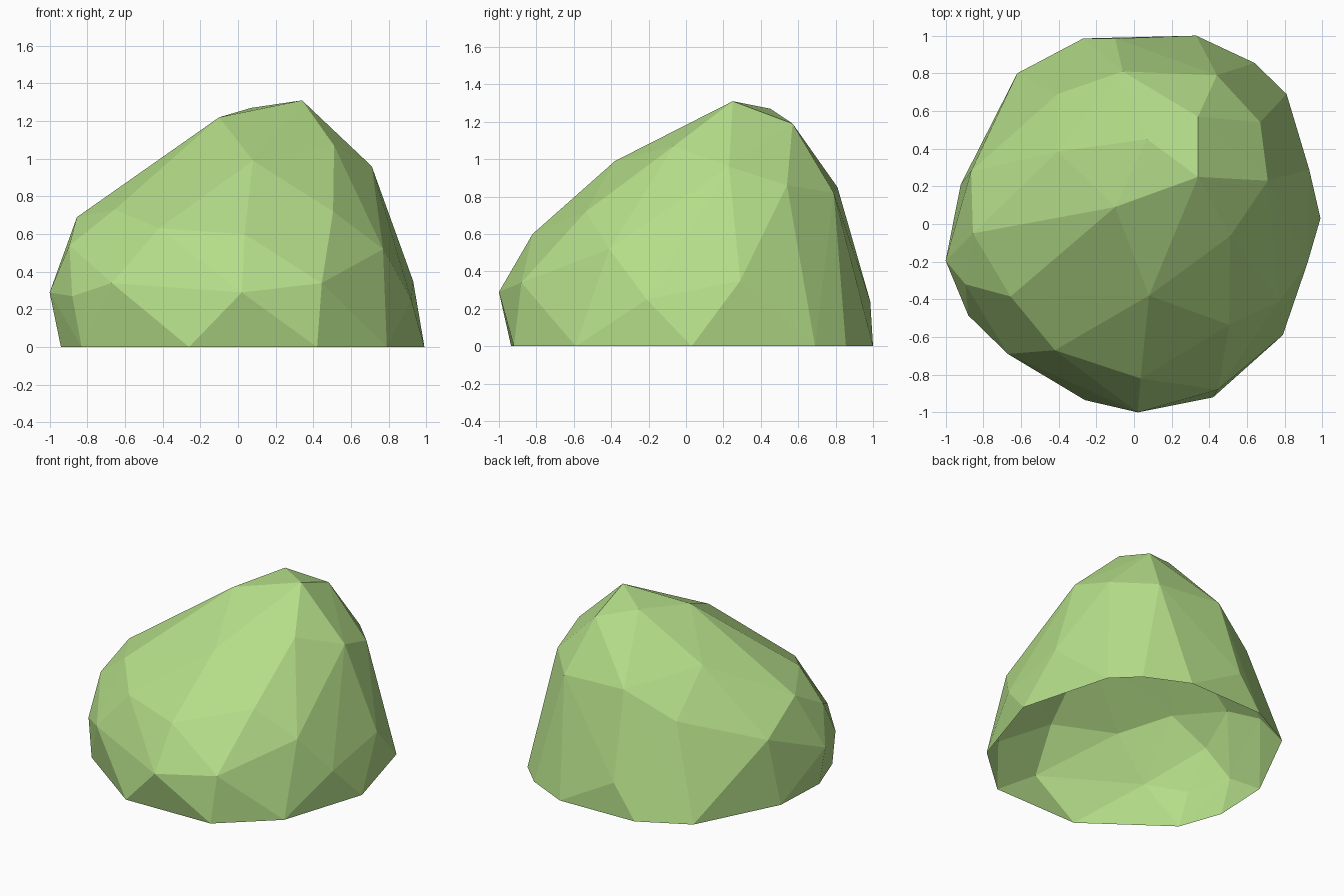
import bpy, bmesh

if "Cube" in bpy.data.objects:
    bpy.data.objects.remove(bpy.data.objects["Cube"])

# Ground outline of the boulder (x, y), z = 0
rim = [(.99, .03), (.81, .69), (.64, .855), (.33, 1), (-.27, .985), (-.62, .80),
       (-.92, .21), (-.94, -.21), (-.83, -.52), (-.26, -.935), (.42, -.92), (.79, -.59)]

# Chiselled corners above the ground
corners = [
    # crown
    (.34, .25, 1.31), (-.10, .09, 1.22), (.34, .57, 1.19), (.07, .45, 1.27),
    # right and back shoulder
    (.71, .23, .96), (.67, .54, .86), (.44, .79, .82), (-.06, .81, .85),
    (-.10, .985, .24), (-.405, .69, .66), (-.405, .385, .96),
    # left side
    (-.865, .28, .49), (-.855, -.05, .69), (-1, -.195, .29), (-.88, -.485, .27),
    (-.895, -.32, .54), (-.655, -.385, .73),
    # front
    (-.42, -.67, .63), (-.67, -.69, .34), (.02, -1, .29), (.035, -.82, .60),
    (.445, -.88, .34), (.08, -.38, .99), (.505, -.535, .72),
    # right side
    (.77, -.41, .52), (.92, -.21, .25), (.51, -.065, 1.07), (.93, .29, .35)]

# Wrap the corners in a convex skin
bm = bmesh.new()
for p in [(x, y, 0) for x, y in rim] + corners:
    bm.verts.new(p)
bmesh.ops.convex_hull(bm, input=bm.verts[:])

# The underside is open
floor = [f for f in bm.faces if all(v.co.z < .001 for v in f.verts)]
bmesh.ops.delete(bm, geom=floor, context='FACES')
loose = [v for v in bm.verts if not v.link_faces]
bmesh.ops.delete(bm, geom=loose, context='VERTS')
bmesh.ops.recalc_face_normals(bm, faces=bm.faces[:])
# Make sure the skin faces outward
if sum(f.normal.dot(f.calc_center_median()) for f in bm.faces) < 0:
    bmesh.ops.reverse_faces(bm, faces=bm.faces[:])

mesh = bpy.data.meshes.new("boulder")
bm.to_mesh(mesh)
bm.free()

# Flat green
green = bpy.data.materials.new("light green")
green.diffuse_color = (.46, .73, .25, 1)
green.use_nodes = True
green.node_tree.nodes["Principled BSDF"].inputs["Base Color"].default_value = green.diffuse_color
mesh.materials.append(green)
bpy.context.collection.objects.link(bpy.data.objects.new("boulder", mesh))
